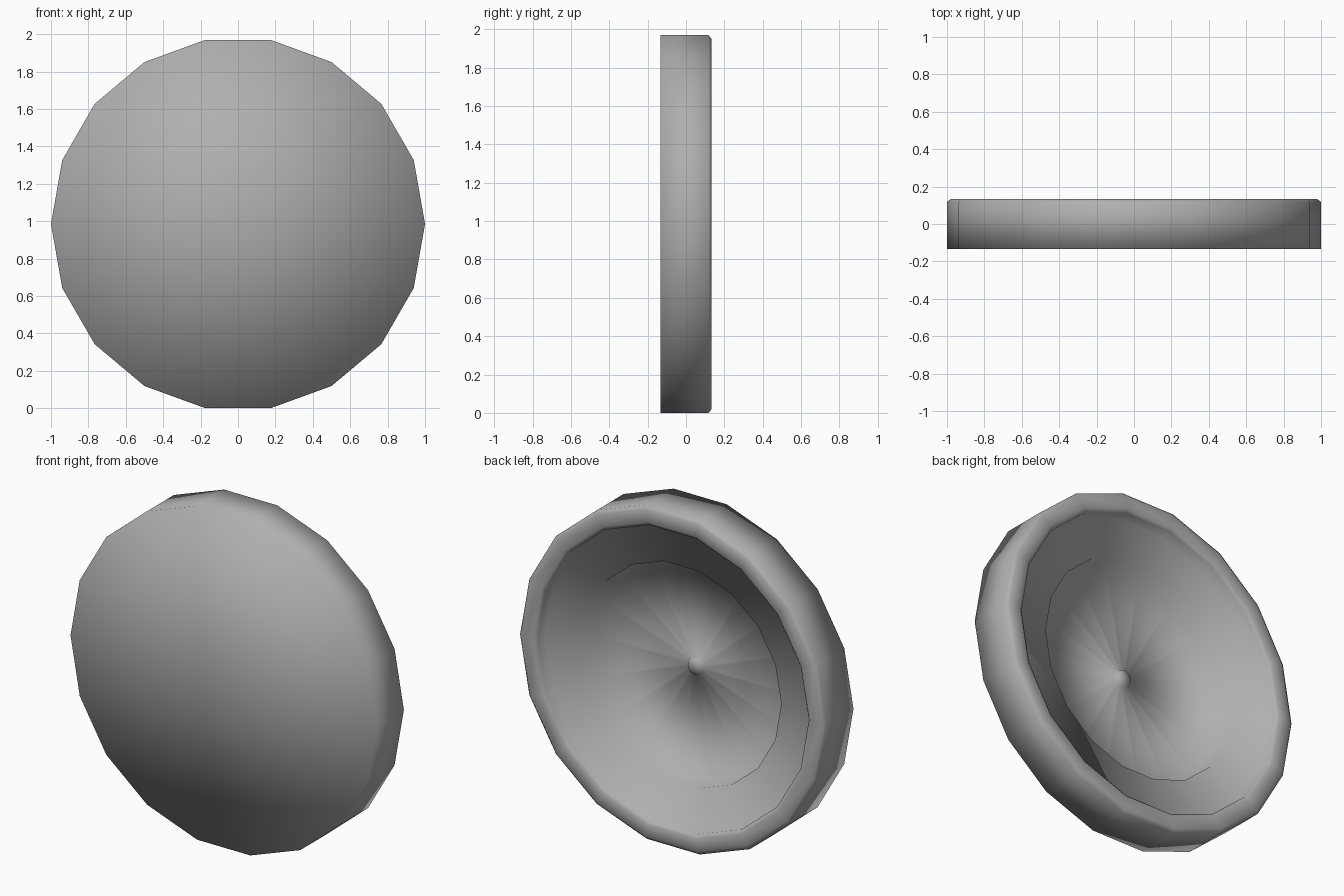
import bpy, bmesh, math

if "Cube" in bpy.data.objects:
    bpy.data.objects.remove(bpy.data.objects["Cube"])

SIDES = 18
CENTRE_Z = math.cos(math.radians(10))   # flat side rests on the ground

# Profile as (radius, y): front face, outer wall, rim, stepped dish, centre nub
profile = [
    (0.0, -0.133),
    (1.0, -0.133), (1.0, 0.118), (0.98, 0.133),
    (0.905, 0.133), (0.885, 0.118),
    (0.885, 0.045), (0.65, 0.04),
    (0.65, -0.10), (0.055, -0.10),
    (0.045, -0.08), (0.0, -0.075),
]


def lathe(name, pts):
    bm = bmesh.new()
    rings = []
    for r, y in pts:
        count = SIDES if r > 0 else 1
        rings.append([bm.verts.new((r * math.cos(2 * math.pi * i / SIDES), y,
                                    CENTRE_Z + r * math.sin(2 * math.pi * i / SIDES)))
                      for i in range(count)])
    for a, b in zip(rings, rings[1:]):
        for i in range(SIDES):
            j = (i + 1) % SIDES
            corners = [a[i % len(a)], a[j % len(a)], b[j % len(b)], b[i % len(b)]]
            bm.faces.new(list(dict.fromkeys(corners)))
    bmesh.ops.recalc_face_normals(bm, faces=bm.faces[:])
    for f in bm.faces:
        f.smooth = True
    mesh = bpy.data.meshes.new(name)
    bm.to_mesh(mesh)
    bm.free()
    obj = bpy.data.objects.new(name, mesh)
    bpy.context.collection.objects.link(obj)
    return obj


# Round disc with a hollow stepped back
disc = lathe("hollow_disc", profile)

# Dark grey finish
grey = bpy.data.materials.new("dark_grey")
grey.diffuse_color = (0.43, 0.43, 0.43, 1)
grey.use_nodes = True
grey.node_tree.nodes["Principled BSDF"].inputs["Base Color"].default_value = grey.diffuse_color
disc.data.materials.append(grey)
